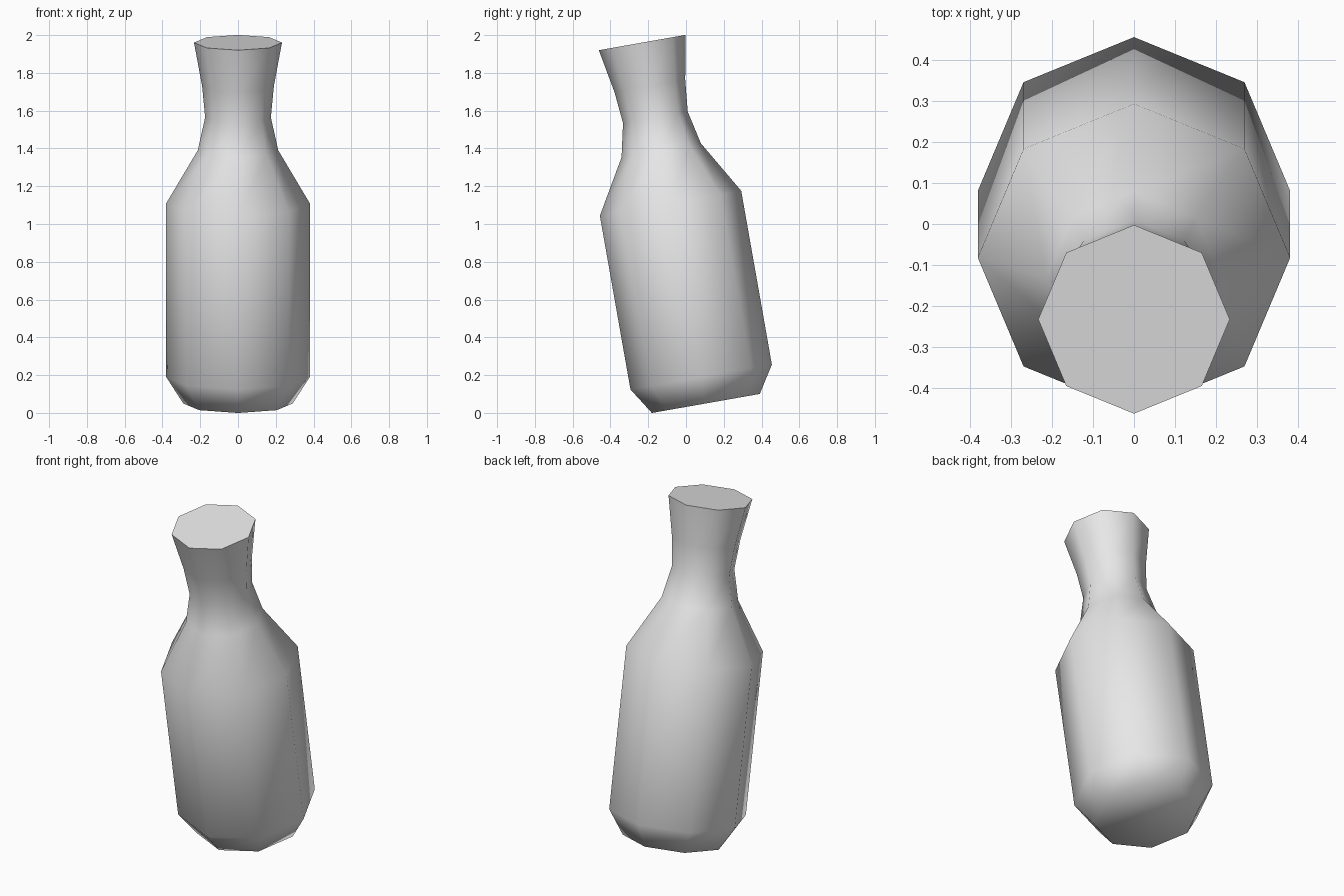
import bpy
import bmesh
from math import radians, cos, sin, tau
from mathutils import Matrix

cube = bpy.data.objects.get("Cube")
if cube:
    bpy.data.objects.remove(cube, do_unlink=True)

SIDES = 8
TILT = radians(10)
BASE_CENTRE = (0, 0.105, 0.05)

# Bottle outline: (radius, distance along the axis)
profile = [
    (0.29, 0.0),     # base
    (0.38, 0.142),   # lower bevel
    (0.38, 1.076),   # shoulder
    (0.213, 1.361),  # neck foot
    (0.174, 1.538),  # narrowest neck
    (0.19, 1.706),
    (0.233, 1.94),   # flared lip
]

glass = bpy.data.materials.new("light grey")
glass.use_nodes = True
grey = (0.8, 0.8, 0.8, 1)
glass.diffuse_color = grey
shader = next(n for n in glass.node_tree.nodes if n.type == "BSDF_PRINCIPLED")
shader.inputs["Base Color"].default_value = grey

# Rings joined into a closed bottle
bm = bmesh.new()
rings = []
for radius, height in profile:
    rings.append([
        bm.verts.new((radius * cos(tau * i / SIDES), radius * sin(tau * i / SIDES), height))
        for i in range(SIDES)
    ])
for low, high in zip(rings, rings[1:]):
    for i in range(SIDES):
        j = (i + 1) % SIDES
        bm.faces.new((low[i], low[j], high[j], high[i]))
bm.faces.new(rings[0][::-1])
bm.faces.new(rings[-1])

# Lean the bottle towards the front
lean = Matrix.Translation(BASE_CENTRE) @ Matrix.Rotation(TILT, 4, "X")
bmesh.ops.transform(bm, matrix=lean, verts=bm.verts)
bmesh.ops.recalc_face_normals(bm, faces=bm.faces)

mesh = bpy.data.meshes.new("bottle")
bm.to_mesh(mesh)
bm.free()
mesh.materials.append(glass)
bottle = bpy.data.objects.new("bottle", mesh)
bpy.context.collection.objects.link(bottle)

# Smooth sides and base, crisp lip
bpy.ops.object.select_all(action="DESELECT")
bottle.select_set(True)
bpy.context.view_layer.objects.active = bottle
bpy.ops.object.shade_smooth_by_angle(angle=radians(65))
